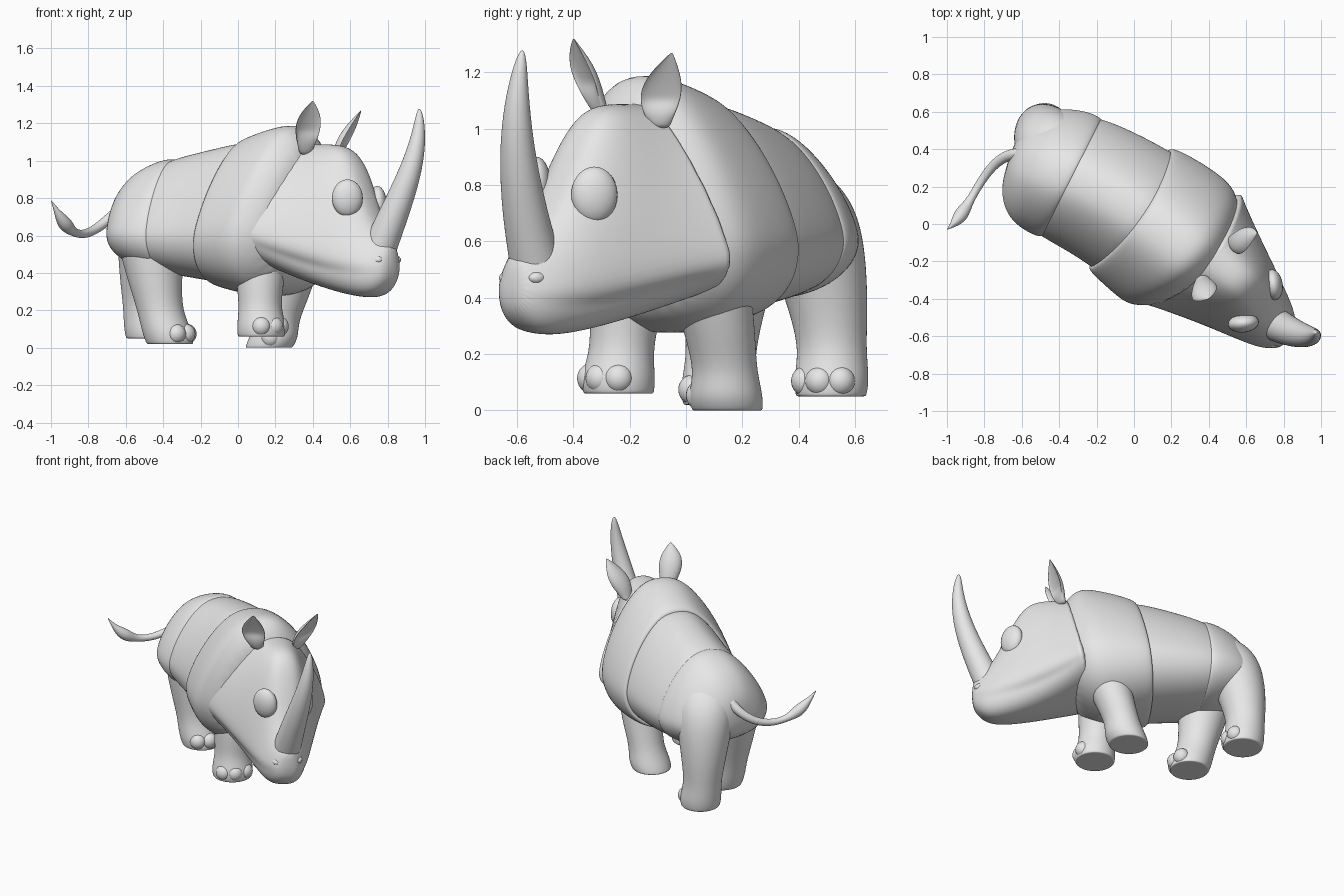
import bpy, bmesh
from math import sin, cos, pi, radians, copysign, exp
from mathutils import Vector

default_cube = bpy.data.objects.get("Cube")
if default_cube:
    bpy.data.objects.remove(default_cube, do_unlink=True)

GREY = (0.8, 0.8, 0.8, 1)
skin = bpy.data.materials.new("plain_grey")
skin.use_nodes = True
skin.diffuse_color = GREY
skin.node_tree.nodes["Principled BSDF"].inputs["Base Color"].default_value = GREY


def finish(name, bm):
    bmesh.ops.recalc_face_normals(bm, faces=bm.faces)
    for face in bm.faces:
        face.smooth = True
    mesh = bpy.data.meshes.new(name)
    bm.to_mesh(mesh)
    bm.free()
    mesh.materials.append(skin)
    part = bpy.data.objects.new(name, mesh)
    bpy.context.collection.objects.link(part)
    return part


def loft(name, rings):
    """Skin a closed, smoothed surface over a list of equal-sized rings."""
    bm = bmesh.new()
    loops = [[bm.verts.new(point) for point in ring] for ring in rings]
    for lower, upper in zip(loops, loops[1:]):
        for i in range(len(lower)):
            bm.faces.new((lower[i - 1], lower[i], upper[i], upper[i - 1]))
    bm.faces.new(loops[0])
    bm.faces.new(loops[-1])
    part = finish(name, bm)
    smoothing = part.modifiers.new("smooth_surface", 'SUBSURF')
    smoothing.levels = smoothing.render_levels = 2


def ellipsoid(name, location, size, yaw):
    bm = bmesh.new()
    bmesh.ops.create_uvsphere(bm, u_segments=24, v_segments=14, radius=1)
    part = finish(name, bm)
    part.location, part.scale = location, size
    part.rotation_euler.z = radians(yaw)


def steps(count):
    return [i / count for i in range(count + 1)]


def turns(count):
    return [2 * pi * i / count for i in range(count)]


def bump(u, middle, spread):
    return exp(-((u - middle) / spread) ** 2)


def bezier(points, u):
    points = [Vector(point) for point in points]
    while len(points) > 1:
        points = [a.lerp(b, u) for a, b in zip(points, points[1:])]
    return points[0]


def axes(yaw):
    angle = radians(yaw)
    forward = Vector((cos(angle), sin(angle), 0))
    return forward, Vector((-forward.y, forward.x, 0))


def signed_power(value, power):
    return copysign(abs(value) ** power, value)


def section(centre, yaw, half, top, bottom, taper, shear, roll=0, lip=0, power=0.8):
    """Upright cross-section, widest at the centre and narrower above it."""
    forward, left = axes(yaw)
    ring = []
    for angle in turns(28):
        side, up = cos(angle), sin(angle)
        across = half * signed_power(side, power) * (1 - taper * max(up, 0))
        if up < -0.1:
            across *= 1 - lip
        rise = signed_power(up, 0.9) * (top - centre.z if up > 0 else centre.z - bottom)
        offset = forward * shear * rise + left * (across + roll * rise)
        ring.append(centre + offset + Vector((0, 0, rise - roll * across)))
    return ring


def hide(name, shear, stations):
    """Body piece over (x, scale) stations; body axis and girth follow x."""
    rings = []
    for x, scale in stations:
        centre = Vector((x, 0.07 - 0.65 * x - 0.35 * x * x, 0.62))
        half = scale * (0.4 + 0.1 * x)
        top = centre.z + scale * (0.5 + 0.3 * x)
        bottom = centre.z - scale * (0.3 + 0.2 * x)
        rings.append(section(centre, -35 - 25 * x, half, top, bottom, 0.35, shear))
    loft(name, rings)


# Torso, with haunch and shoulder hides overlapping it as folds
hide("torso", 0, [(-0.5, 0.85), (-0.4, 0.95), (-0.3, 0.98), (-0.15, 0.96), (0, 0.95), (0.15, 0.9)])
hide("haunch", 0, [(-0.67, 0.3), (-0.64, 0.65), (-0.55, 0.93), (-0.45, 1), (-0.38, 1.01), (-0.33, 0.98), (-0.32, 0.9)])
hide("shoulder", 0.15, [(0, 0.88), (-0.03, 0.99), (0.03, 1.02), (0.13, 1.03), (0.24, 1.02), (0.3, 0.9), (0.38, 0.65)])

# Head: wide cheeks, narrow crown, brow falling to the snout, inset lower jaw
HEAD_YAW = -43


def head_point(along, across, height):
    forward, left = axes(HEAD_YAW)
    return forward * along + left * across + Vector((0, 0, height))


head_rings = []
for u in steps(16):
    back = 1 - u
    brow = 1 / (1 + (u / 0.74) ** 7)
    head_rings.append(section(
        head_point(0.28 + 0.75 * u, 0.11, 0.43 + 0.17 * back ** 2), HEAD_YAW,
        half=(0.42 - 0.31 * u ** 0.95) * (1 - 0.5 * u ** 16),
        top=0.47 + 0.62 * brow,
        bottom=0.255 + 0.18 * back ** 2 + 0.12 * u ** 12,
        taper=0.5 - 0.25 * u,
        shear=0.25 * back ** 3,
        roll=0.1,
        lip=0.16 * sin(pi * u),
        power=0.7))
loft("head", head_rings)


# Horn and tail: round tubes along curves
def tube(name, controls, radius):
    rings = []
    for u in steps(14):
        heading = bezier(controls, min(u + 0.02, 1)) - bezier(controls, max(u - 0.02, 0))
        turn = heading.to_track_quat('Z', 'Y')
        rings.append([bezier(controls, u) + turn @ Vector((cos(a), sin(a), 0)) * radius(u)
                      for a in turns(12)])
    loft(name, rings)


tube("horn", [(0.73, -0.52, 0.46), (0.86, -0.6, 0.8), (0.98, -0.62, 1), (0.97, -0.58, 1.28)],
     lambda u: 0.008 + 0.09 * (1 - u) ** 0.6)
tube("tail", [(-0.58, 0.37, 0.78), (-0.8, 0.42, 0.6), (-0.86, 0.06, 0.5), (-1, -0.03, 0.79)],
     lambda u: 0.002 + (0.018 + 0.015 * (1 - u) ** 2 + 0.03 * bump(u, 0.82, 0.1)) * (1 - u ** 8))

# Eyes and nostril rims
EYE_SIZE = (0.05, 0.083, 0.1)
NOSTRIL_SIZE = (0.04, 0.03, 0.025)
ellipsoid("right_eye", (0.585, -0.53, 0.8), EYE_SIZE, -84)
ellipsoid("left_eye", (0.745, -0.325, 0.765), EYE_SIZE, 8)
for side, across in (("right", 0.045), ("left", 0.185)):
    ellipsoid(side + "_nostril", head_point(0.97, across, 0.47), NOSTRIL_SIZE, HEAD_YAW)


# Cupped leaf-shaped ears on narrow stalks
def ear(name, yaw, controls):
    forward, left = axes(yaw)
    rings = []
    for u in steps(10):
        width = 0.003 + 0.03 * (1 - u) + 0.06 * sin(pi * u ** 1.1)
        cup = 0.6 - 0.95 * min(2.5 * u, 1)
        ring = []
        for angle in turns(12):
            depth = sin(angle) * (cup if sin(angle) > 0 else 0.75)
            ring.append(bezier(controls, u) + (left * cos(angle) + forward * depth) * width)
        rings.append(ring)
    loft(name, rings)


ear("right_ear", -62, [(0.36, -0.29, 1.03), (0.38, -0.4, 1.2), (0.4, -0.4, 1.32)])
ear("left_ear", -15, [(0.52, -0.09, 1), (0.6, -0.11, 1.12), (0.66, -0.05, 1.27)])


# Legs: rounded hip, tapering shin, foot flared forward with three toes
def leg(name, yaw, thigh, hip, knee, foot):
    forward, left = axes(yaw)
    rings = []
    for u, shrink in [(u, 1 - 0.65 * (1 - u) ** 9) for u in steps(14)] + [(1, 0.93), (1, 0.5)]:
        flare = bump(u, 0.95, 0.13)
        radius = shrink * (0.105 + (thigh - 0.105) * (1 - u) ** 1.4 + 0.028 * flare)
        centre = bezier((hip, knee, foot), u) + forward * 0.015 * flare
        rings.append([centre + (forward * cos(a) + left * sin(a)) * radius for a in turns(16)])
    loft(name, rings)
    for label, turn in (("right", -40), ("middle", 0), ("left", 40)):
        toe_way = axes(yaw + turn)[0]
        spot = Vector(foot) + toe_way * 0.107 + Vector((0, 0, 0.054))
        ellipsoid(f"{name}_{label}_toe", spot, (0.05, 0.052, 0.053), yaw + turn)


leg("right_front_leg", -45, 0.18, (0.12, -0.12, 0.66), (0.12, -0.24, 0.4), (0.115, -0.23, 0.06))
leg("left_front_leg", -40, 0.18, (0.32, 0.03, 0.66), (0.29, 0.13, 0.3), (0.155, 0.155, 0))
leg("right_back_leg", -25, 0.25, (-0.47, 0.21, 0.88), (-0.48, 0.12, 0.4), (-0.375, 0.12, 0.02))
leg("left_back_leg", -25, 0.24, (-0.41, 0.36, 0.88), (-0.52, 0.54, 0.4), (-0.485, 0.52, 0.05))
